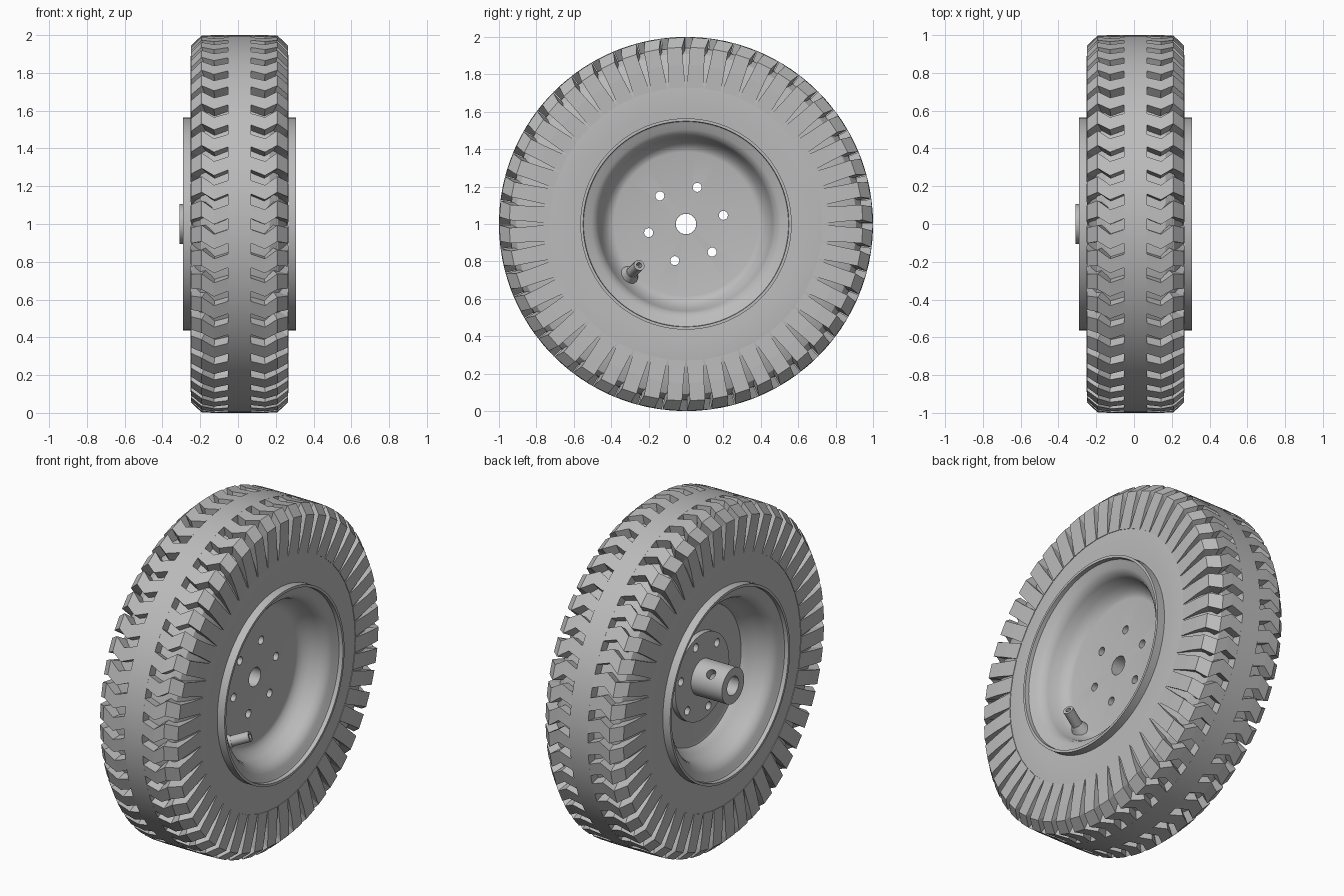
import bpy, bmesh, math
from mathutils import Vector

cube = bpy.data.objects.get("Cube")
if cube:
    bpy.data.objects.remove(cube)

CX, CZ = 0.008, 1.0      # wheel centre
LUGS = 48
PITCH = math.tau / LUGS

grey = bpy.data.materials.new("plain grey")
grey.use_nodes = True
COLOUR = (0.5, 0.5, 0.5, 1)
grey.diffuse_color = COLOUR
grey.node_tree.nodes["Principled BSDF"].inputs["Base Color"].default_value = COLOUR


def polar(x, r, a):
    return Vector((CX + x, r * math.sin(a), CZ + r * math.cos(a)))


def finish(name, bm):
    bmesh.ops.recalc_face_normals(bm, faces=bm.faces)
    mesh = bpy.data.meshes.new(name)
    bm.to_mesh(mesh)
    bm.free()
    mesh.materials.append(grey)
    ob = bpy.data.objects.new(name, mesh)
    bpy.context.collection.objects.link(ob)
    return ob


def smooth(ob, angle=30):
    bpy.ops.object.select_all(action="DESELECT")
    ob.select_set(True)
    bpy.context.view_layer.objects.active = ob
    bpy.ops.object.shade_smooth_by_angle(angle=math.radians(angle))


def lathe(name, profile, segs=96):
    """Spin a closed (x, r) outline around the axle."""
    bm = bmesh.new()
    rings = [[bm.verts.new(polar(x, r, math.tau * i / segs)) for x, r in profile]
             for i in range(segs)]
    n = len(profile)
    for i in range(segs):
        a, b = rings[i], rings[(i + 1) % segs]
        for j in range(n):
            k = (j + 1) % n
            bm.faces.new((a[j], a[k], b[k], b[j]))
    return finish(name, bm)


def rod(name, start, end, r1, r2=None, segs=24):
    """Capped cylinder or cone between two points."""
    start, end = Vector(start), Vector(end)
    axis = end - start
    bm = bmesh.new()
    bmesh.ops.create_cone(bm, cap_ends=True, segments=segs, radius1=r1,
                          radius2=r1 if r2 is None else r2, depth=axis.length)
    turn = axis.to_track_quat("Z", "Y").to_matrix().to_4x4()
    bmesh.ops.transform(bm, matrix=turn, verts=bm.verts)
    bmesh.ops.translate(bm, vec=(start + end) / 2, verts=bm.verts)
    return finish(name, bm)


def cut(ob, cutter):
    cutter.hide_render = True
    mod = ob.modifiers.new("hole", "BOOLEAN")
    mod.operation, mod.solver, mod.object = "DIFFERENCE", "EXACT", cutter
    bpy.context.view_layer.objects.active = ob
    bpy.ops.object.modifier_apply(modifier=mod.name)
    bpy.data.objects.remove(cutter)


def mirrored(half):
    return half + [(-x, r) for x, r in reversed(half)]


# Tyre carcass with the raised centre band
tyre = lathe("tyre_carcass", mirrored([
    (0.06, 1.0), (0.062, 0.945), (0.16, 0.94), (0.205, 0.91), (0.23, 0.85),
    (0.248, 0.77), (0.254, 0.72), (0.254, 0.62), (0.25, 0.55), (0.2, 0.54)]))
smooth(tyre)

# Tread lugs: stations of outer x, r, inner x, r, sideways shift, width share
STATIONS = [
    (0.06, 1.0, 0.06, 0.93, 0.0, 0.56),
    (0.135, 1.0, 0.13, 0.92, -0.028, 0.6),
    (0.2, 0.998, 0.17, 0.9, 0.016, 0.66),
    (0.257, 0.945, 0.2, 0.88, 0.0, 0.66),
    (0.259, 0.85, 0.22, 0.82, 0.0, 0.74),
    (0.256, 0.73, 0.24, 0.73, 0.0, 0.94),
]


def tread(name, side):
    bm = bmesh.new()
    for i in range(LUGS):
        loops = []
        for xo, ro, xi, ri, shift, share in STATIONS:
            mid, half = (i + 0.5) * PITCH + shift, share * PITCH / 2
            loops.append([bm.verts.new(polar(side * x, r, mid + s * half))
                          for x, r, s in ((xo, ro, -1), (xo, ro, 1),
                                          (xi, ri, 1), (xi, ri, -1))])
        for a, b in zip(loops, loops[1:]):
            for j in range(4):
                k = (j + 1) % 4
                bm.faces.new((a[j], a[k], b[k], b[j]))
        bm.faces.new(loops[0])
        bm.faces.new(loops[-1])
    return finish(name, bm)


tread("tread_lugs_left", 1)
tread("tread_lugs_right", -1)

# Rim: dished on both sides around a solid disc
DISH = [(0.125, 0.425), (0.155, 0.45), (0.21, 0.465), (0.24, 0.48),
        (0.258, 0.505), (0.268, 0.535), (0.275, 0.548), (0.299, 0.55),
        (0.299, 0.565), (0.24, 0.565), (0.22, 0.55)]
outer = [(0.103, 0.055), (0.103, 0.385), (0.108, 0.405)] + DISH
inner = [(-x, r) for x, r in reversed(DISH)] + [
    (-0.088, 0.405), (-0.083, 0.385), (-0.083, 0.055)]
rim = lathe("rim", outer + inner)

# Hub flange and axle sleeve
flange = lathe("hub_flange", [(-0.08, 0.055), (-0.08, 0.255),
                              (-0.115, 0.255), (-0.115, 0.055)], 64)
sleeve = lathe("axle_sleeve", [(-0.11, 0.055), (-0.11, 0.105),
                               (-0.318, 0.105), (-0.318, 0.055)], 48)

# Six bolt holes through disc and flange
for ob in (rim, flange):
    for i in range(6):
        a = math.radians(17 + 60 * i)
        cut(ob, rod("bolt_cutter", polar(-0.2, 0.205, a), polar(0.2, 0.205, a), 0.024))

# Set-screw hole in the sleeve wall
a = math.radians(45)
cut(sleeve, rod("screw_cutter", polar(-0.225, 0.03, a), polar(-0.225, 0.15, a), 0.028))

for ob in (rim, flange, sleeve):
    smooth(ob)

# Inflation valve leaning in from the dish wall
base, tip = Vector((0.12, -0.305, 0.725)), Vector((0.255, -0.25, 0.78))
stem = rod("valve_stem", base, tip, 0.03)
along = (tip - base).normalized()
cut(stem, rod("valve_cutter", tip - along * 0.04, tip + along * 0.02, 0.015))
smooth(stem)
smooth(rod("valve_base", base - along * 0.02, base + along * 0.05, 0.06, 0.032))
